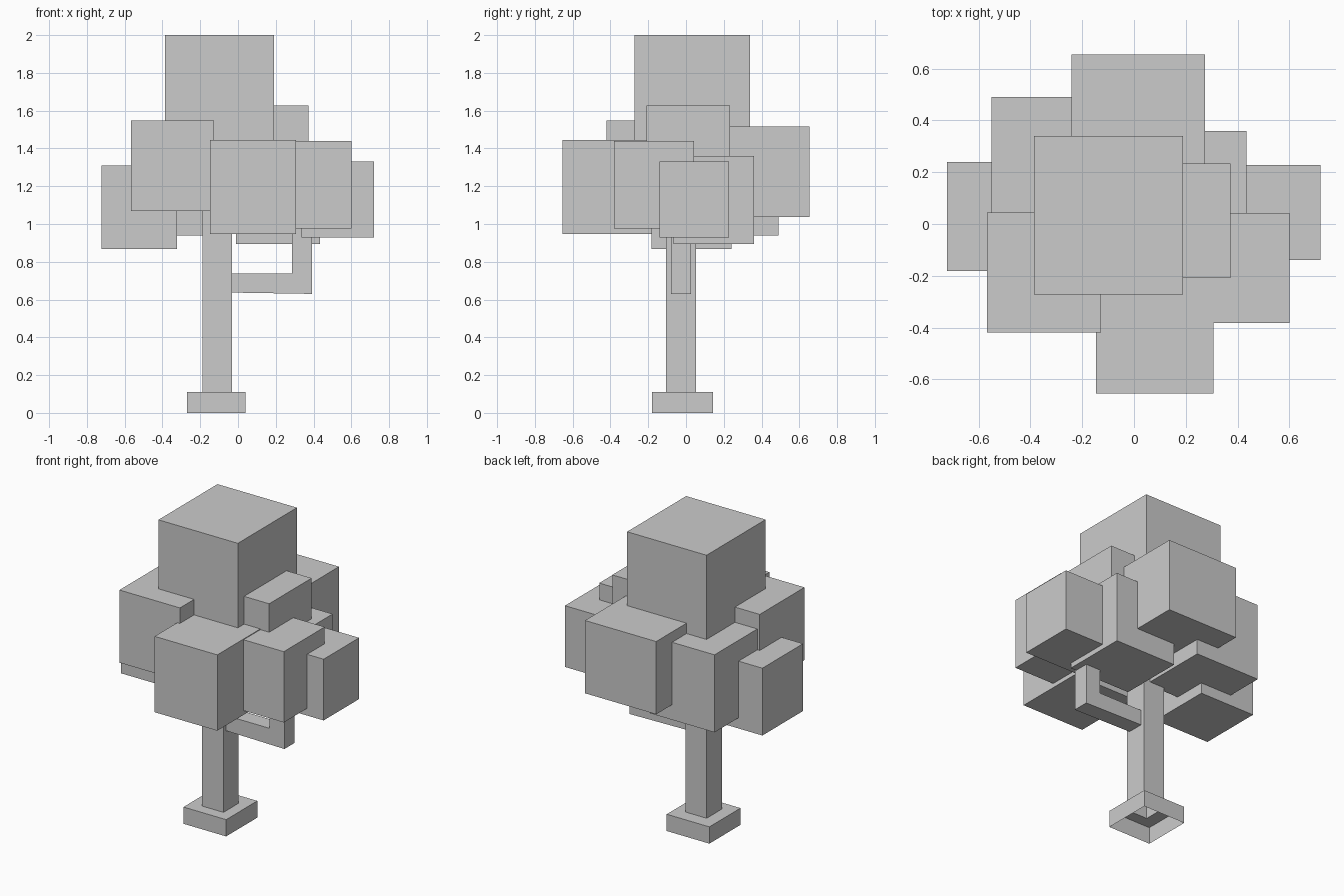
import bpy, bmesh

if "Cube" in bpy.data.objects:
    bpy.data.objects.remove(bpy.data.objects["Cube"])


def finish(name, bm):
    bmesh.ops.recalc_face_normals(bm, faces=bm.faces)
    mesh = bpy.data.meshes.new(name)
    bm.to_mesh(mesh)
    bm.free()
    obj = bpy.data.objects.new(name, mesh)
    bpy.context.collection.objects.link(obj)
    return obj


def block(name, x, y, z):
    """Axis-aligned box given as (min, max) along each axis."""
    bm = bmesh.new()
    bmesh.ops.create_cube(bm, size=1)
    for v in bm.verts:
        v.co = [r[0] if c < 0 else r[1] for c, r in zip(v.co, (x, y, z))]
    return finish(name, bm)


# Trunk with flared foot: stacked square rings, hollow and open underneath
foot = ((-0.27, 0.04), (-0.18, 0.143))
stem = ((-0.187, -0.032), (-0.105, 0.053))
bm = bmesh.new()
rings = []
for (x, y), z in ((foot, 0), (foot, 0.11), (stem, 0.11), (stem, 1.25)):
    rings.append([bm.verts.new((px, py, z)) for px, py in
                  ((x[0], y[0]), (x[1], y[0]), (x[1], y[1]), (x[0], y[1]))])
for low, high in zip(rings, rings[1:]):
    for i in range(4):
        j = (i + 1) % 4
        bm.faces.new((low[i], low[j], high[j], high[i]))
bm.faces.new(rings[-1])
finish("trunk", bm)

# Elbow branch: L profile pushed through its depth
profile = [(-0.032, 0.637), (0.393, 0.63), (0.393, 1.0),
           (0.285, 1.0), (0.285, 0.737), (-0.032, 0.737)]
bm = bmesh.new()
face = bm.faces.new([bm.verts.new((x, -0.08, z)) for x, z in profile])
ext = bmesh.ops.extrude_face_region(bm, geom=[face], use_keep_orig=True)
moved = [g for g in ext["geom"] if isinstance(g, bmesh.types.BMVert)]
bmesh.ops.translate(bm, verts=moved, vec=(0, 0.107, 0))
finish("branch", bm)

# Foliage blocks
foliage = {
    "crown": ((-0.387, 0.19), (-0.273, 0.34), (1.40, 2.0)),
    "front_left": ((-0.567, -0.128), (-0.42, 0.045), (1.07, 1.547)),
    "left": ((-0.723, -0.322), (-0.182, 0.24), (0.868, 1.31)),
    "front": ((-0.147, 0.308), (-0.655, -0.18), (0.947, 1.445)),
    "front_right": ((0.16, 0.60), (-0.382, 0.043), (0.975, 1.44)),
    "right": ((0.335, 0.72), (-0.14, 0.228), (0.928, 1.33)),
    "upper_right": ((-0.06, 0.372), (-0.208, 0.233), (1.17, 1.627)),
    "back_right": ((-0.01, 0.435), (-0.067, 0.36), (0.895, 1.36)),
    "back": ((-0.242, 0.275), (0.16, 0.655), (1.037, 1.515)),
    "back_left": ((-0.55, -0.08), (0.02, 0.49), (0.938, 1.447)),
}
for name, (x, y, z) in foliage.items():
    block("foliage_" + name, x, y, z)
